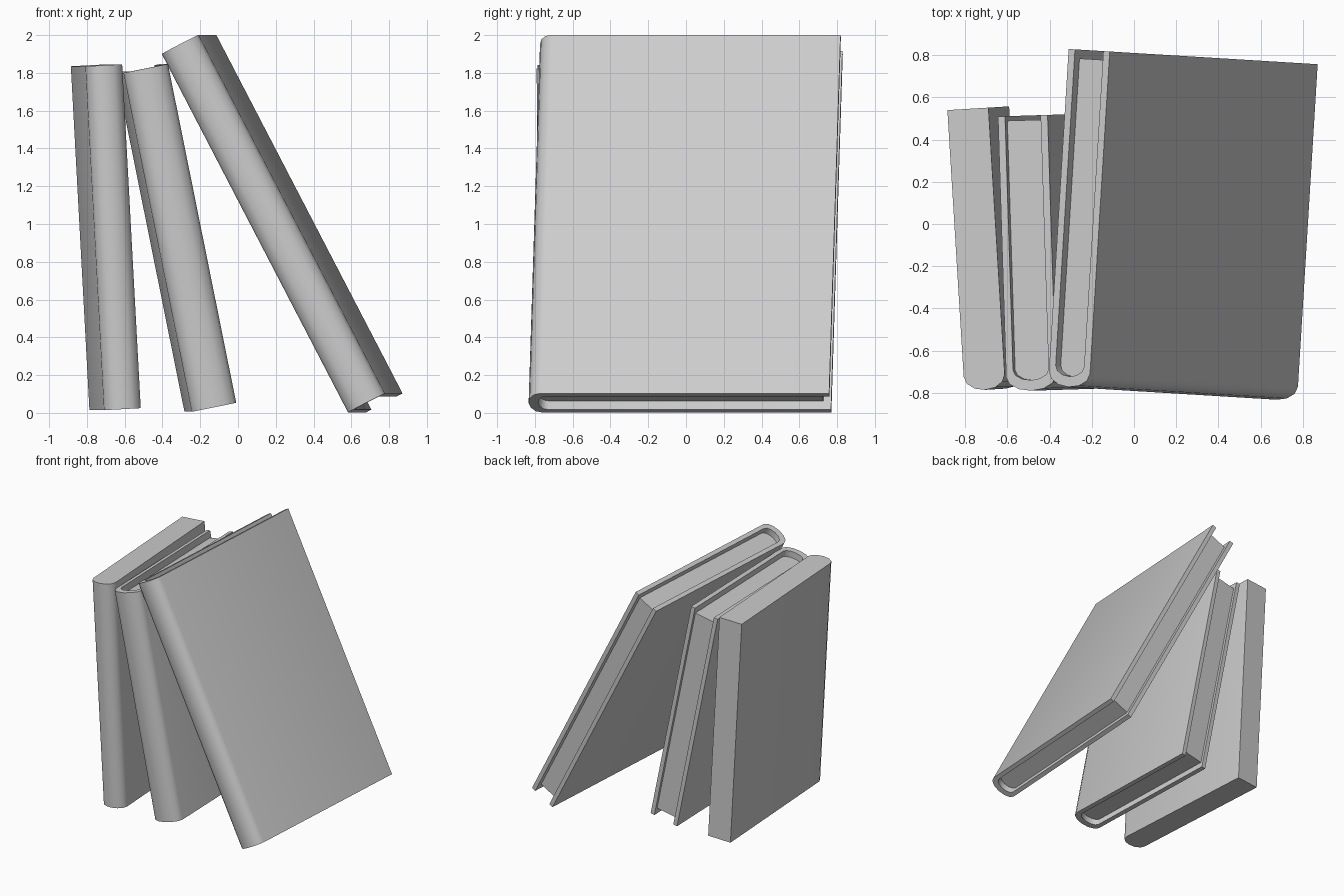
import bpy
import bmesh
import math

default_cube = bpy.data.objects.get("Cube")
if default_cube:
    bpy.data.objects.remove(default_cube, do_unlink=True)

GREY = (0.6, 0.6, 0.6, 1.0)
grey = bpy.data.materials.new("light_grey")
grey.use_nodes = True
grey.diffuse_color = GREY
grey.node_tree.nodes["Principled BSDF"].inputs["Base Color"].default_value = GREY


def rounded_outline(thick, depth, inset, spine_inset, back, bulge, steps=6):
    """U-shaped outline: left back edge, round the spine, right back edge."""
    half = thick / 2 - inset
    shoulder = -depth + bulge + spine_inset
    pts = [(thick / 2 - half, back)]
    for i in range(steps + 1):
        t = math.pi * i / steps
        pts.append((thick / 2 - half * math.cos(t), shoulder - bulge * math.sin(t)))
    pts.append((thick / 2 + half, back))
    return pts


def extrude_outline(name, pts, bottom, top, corner, yaw, lean):
    bm = bmesh.new()
    face = bm.faces.new([bm.verts.new((x, y, bottom)) for x, y in pts])
    new = bmesh.ops.extrude_face_region(bm, geom=[face])["geom"]
    verts = [v for v in new if isinstance(v, bmesh.types.BMVert)]
    bmesh.ops.translate(bm, verts=verts, vec=(0, 0, top - bottom))
    bmesh.ops.recalc_face_normals(bm, faces=bm.faces)
    mesh = bpy.data.meshes.new(name)
    bm.to_mesh(mesh)
    bm.free()
    mesh.materials.append(grey)
    obj = bpy.data.objects.new(name, mesh)
    bpy.context.collection.objects.link(obj)
    obj.location = corner
    obj.rotation_euler = (0, -math.radians(lean), math.radians(yaw))
    bpy.ops.object.select_all(action="DESELECT")
    obj.select_set(True)
    bpy.context.view_layer.objects.active = obj
    bpy.ops.object.shade_smooth_by_angle(angle=math.radians(45))


def book(name, corner, size, yaw, lean, board=0, back_gap=0, end_gap=0.052):
    """Book hung from its top left back corner; without board it is solid."""
    thick, depth, length = size
    place = (corner, yaw, lean)
    outer = rounded_outline(thick, depth, 0, 0, 0, 0.068)
    if not board:
        extrude_outline(name, outer, -length, 0, *place)
        return
    # Folded cover with a page block set in from its open edges
    inner = rounded_outline(thick, depth, board, 0.05, 0, 0.05)
    extrude_outline(name + "_cover", outer + inner[::-1], -length, 0, *place)
    pages = rounded_outline(thick, depth, board, 0.05, -back_gap, 0.05)
    extrude_outline(name + "_pages", pages, end_gap - length, -end_gap, *place)


book("upright_book", (-0.885, 0.54, 1.835), (0.195, 1.335, 1.823), 3.5, 3.1)
book("middle_book", (-0.645, 0.51, 1.80), (0.24, 1.305, 1.83), 1.8, 11.4,
     board=0.034, back_gap=0.022)
book("leaning_book", (-0.31, 0.83, 1.90), (0.22, 1.6, 2.14), -3.5, 27.5,
     board=0.034, back_gap=0.042)
